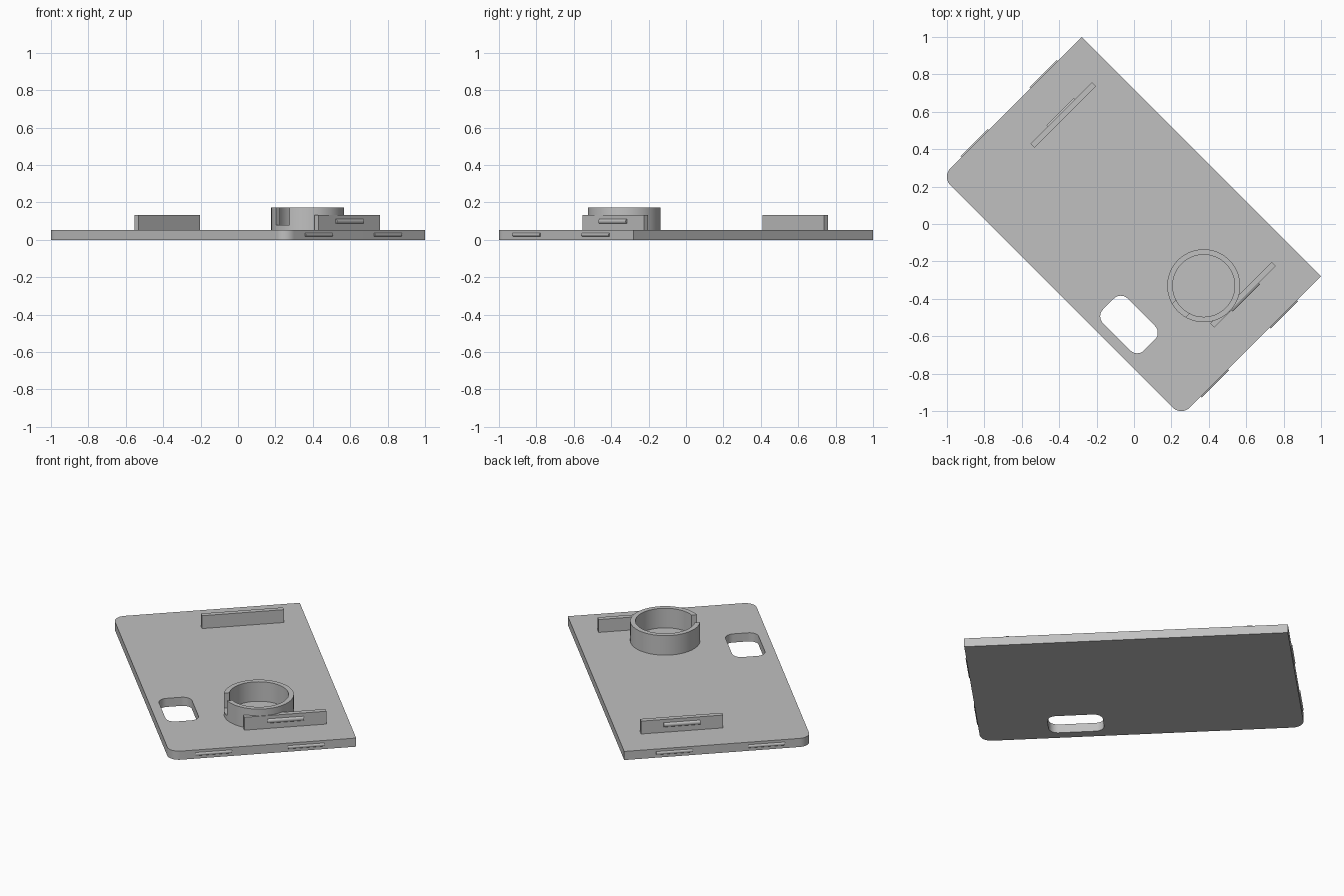
import bpy
import bmesh
from math import pi, sin, cos, radians
from mathutils import Matrix, Vector

default = bpy.data.objects.get("Cube")
if default:
    bpy.data.objects.remove(default, do_unlink=True)

grey = bpy.data.materials.new("plain_grey")
grey.use_nodes = True
COLOUR = (0.53, 0.53, 0.53, 1)
grey.diffuse_color = COLOUR
grey.node_tree.nodes["Principled BSDF"].inputs["Base Color"].default_value = COLOUR

# The whole model is laid out along x, then turned about z
TURN = Matrix.Rotation(radians(-45), 4, "Z")
TOP = 0.053
HALF = 0.905


def finish(name, bm):
    bmesh.ops.recalc_face_normals(bm, faces=bm.faces)
    bm.transform(TURN)
    mesh = bpy.data.meshes.new(name)
    bm.to_mesh(mesh)
    bm.free()
    mesh.materials.append(grey)
    obj = bpy.data.objects.new(name, mesh)
    bpy.context.collection.objects.link(obj)
    return obj


def prism(name, x, y, z, radii=(0, 0, 0, 0)):
    """Upright block; radii round its corners anticlockwise from low x, low y."""
    bm = bmesh.new()
    corners = [(x[0], y[0], 1, 1), (x[1], y[0], -1, 1),
               (x[1], y[1], -1, -1), (x[0], y[1], 1, -1)]
    verts = []
    for i, ((cx, cy, sx, sy), r) in enumerate(zip(corners, radii)):
        steps = 10 if r else 0
        for k in range(steps + 1):
            a = pi + i * pi / 2 + (k / steps * pi / 2 if steps else 0)
            verts.append(bm.verts.new((cx + sx * r + r * cos(a),
                                       cy + sy * r + r * sin(a), z[0])))
    face = bm.faces.new(verts)
    up = bmesh.ops.extrude_face_region(bm, geom=[face])["geom"]
    bmesh.ops.translate(bm, vec=Vector((0, 0, z[1] - z[0])),
                        verts=[v for v in up if isinstance(v, bmesh.types.BMVert)])
    return finish(name, bm)


def ring(name, cx, cy, outer, inner, z, sides=72):
    """Tube lathed from a rectangular section."""
    bm = bmesh.new()
    loops = []
    for k in range(sides):
        a = 2 * pi * k / sides
        loops.append([bm.verts.new((cx + r * cos(a), cy + r * sin(a), h))
                      for r, h in ((outer, z[0]), (outer, z[1]), (inner, z[1]), (inner, z[0]))])
    for k in range(sides):
        p, q = loops[k], loops[(k + 1) % sides]
        for j in range(4):
            n = (j + 1) % 4
            bm.faces.new((p[j], q[j], q[n], p[n]))
    return finish(name, bm)


def ridge(name, x, y, z, depth, height, length):
    """Slim rounded bar lying along y."""
    bm = bmesh.new()
    bmesh.ops.create_cone(bm, cap_ends=True, segments=20, radius1=1, radius2=1, depth=length)
    bm.transform(Matrix.Translation((x, y, z)) @ Matrix.Diagonal((depth, 1, height / 2, 1))
                 @ Matrix.Rotation(pi / 2, 4, "X"))
    return finish(name, bm)


def cut(obj, cutter):
    mod = obj.modifiers.new("cut", "BOOLEAN")
    mod.operation = "DIFFERENCE"
    mod.solver = "EXACT"
    mod.object = cutter
    bpy.context.view_layer.objects.active = obj
    bpy.ops.object.modifier_apply(modifier=mod.name)
    bpy.data.objects.remove(cutter, do_unlink=True)


def smooth(obj):
    bpy.ops.object.select_all(action="DESELECT")
    obj.select_set(True)
    bpy.context.view_layer.objects.active = obj
    bpy.ops.object.shade_smooth_by_angle(angle=radians(30))


# Base plate with two rounded corners and a rounded window
plate = prism("base_plate", (-HALF, HALF), (-0.548, 0.509), (0, TOP), (0.066, 0.066, 0, 0))
cut(plate, prism("window_cutter", (0.206, 0.516), (-0.492, -0.306), (-0.1, 0.2), (0.052,) * 4))
smooth(plate)

# Round collar with a notch in its rim
collar = ring("collar", 0.497, 0.03, 0.195, 0.166, (TOP - 0.01, 0.173))
cut(collar, prism("notch_cutter", (0.447, 0.547), (-0.25, -0.08), (0.08, 0.3)))
smooth(collar)

# Upright tabs and snap ridges at both ends
for side, end in ((-1, "back"), (1, "front")):
    prism(end + "_tab", sorted((side * 0.665, side * 0.695)), (-0.087, 0.377), (TOP - 0.01, 0.132))
    smooth(ridge(end + "_tab_ridge", side * 0.695, 0.146, 0.099, 0.01, 0.026, 0.206))
    for label, y in (("right", -0.297), ("left", 0.225)):
        smooth(ridge(f"{end}_{label}_edge_ridge", side * HALF, y, 0.028, 0.008, 0.019, 0.206))
